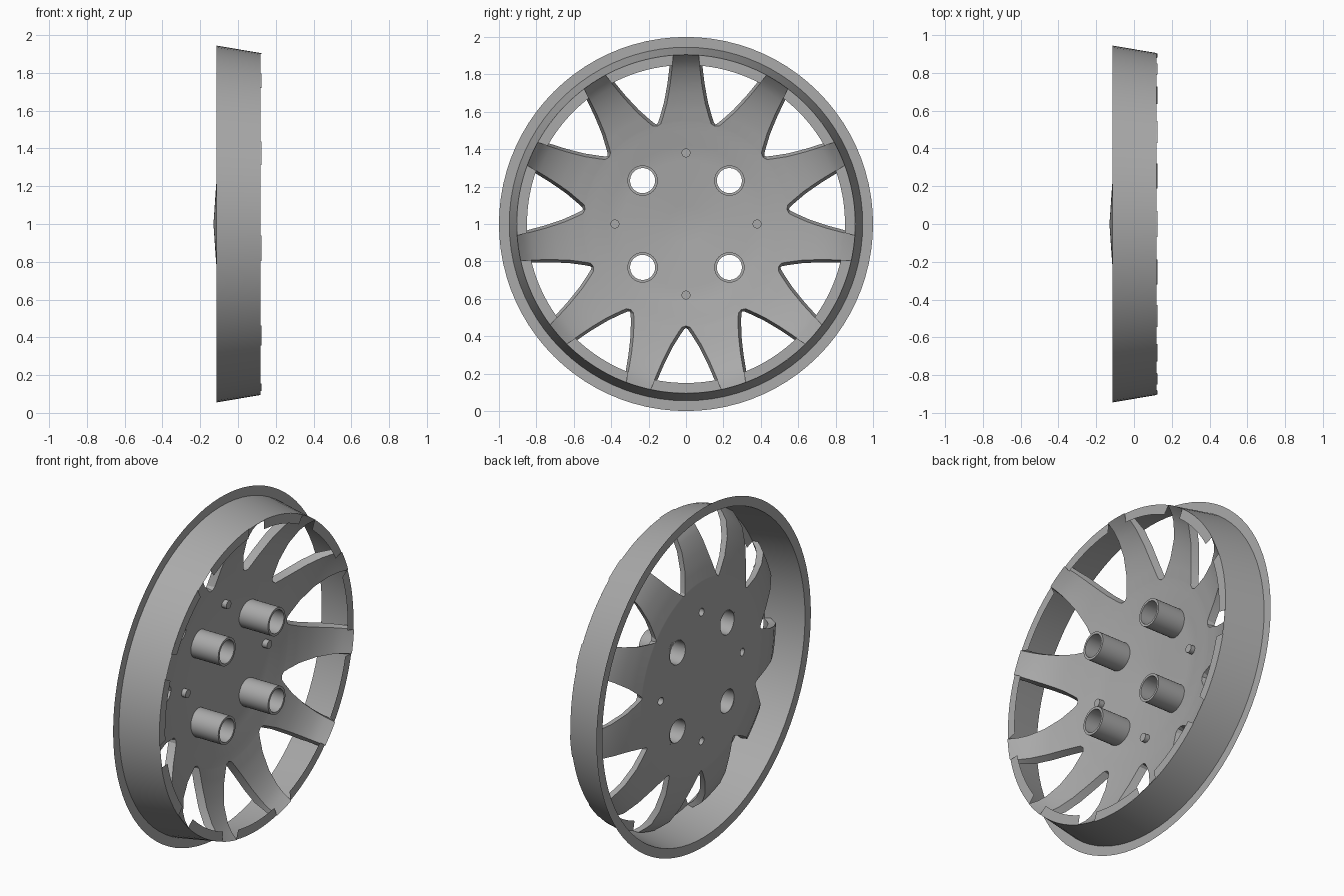
import bpy, bmesh, math
from mathutils import Vector

cube = bpy.data.objects.get("Cube")
if cube:
    bpy.data.objects.remove(cube, do_unlink=True)

SPOKES = 11
SECTOR = math.pi / SPOKES          # half of one spoke sector

grey = bpy.data.materials.new("silver_grey")
grey.use_nodes = True
grey.diffuse_color = (0.4, 0.4, 0.4, 1)
grey.node_tree.nodes["Principled BSDF"].inputs["Base Color"].default_value = (0.4, 0.4, 0.4, 1)


def polar(r, a, x):
    """Point at radius r and angle a from the top, around the wheel axis."""
    return Vector((x, r * math.sin(a), 1 + r * math.cos(a)))


def lerp(table, r):
    for (r0, v0), (r1, v1) in zip(table, table[1:]):
        if r <= r1:
            return v0 + (v1 - v0) * (r - r0) / (r1 - r0)
    return table[-1][1]


def finish(name, bm, smooth=30):
    bmesh.ops.remove_doubles(bm, verts=bm.verts, dist=1e-5)
    bmesh.ops.recalc_face_normals(bm, faces=bm.faces)
    me = bpy.data.meshes.new(name)
    bm.to_mesh(me)
    bm.free()
    me.materials.append(grey)
    ob = bpy.data.objects.new(name, me)
    bpy.context.collection.objects.link(ob)
    shade(ob, smooth)
    return ob


def shade(ob, angle):
    bpy.ops.object.select_all(action='DESELECT')
    bpy.context.view_layer.objects.active = ob
    ob.select_set(True)
    bpy.ops.object.shade_smooth_by_angle(angle=math.radians(angle))


def lathe(bm, profile, cy=0, cz=0, n=32):
    """Spin (radius, x) points about a line parallel to x."""
    shift = Vector((0, cy, cz))
    rings = []
    for r, x in profile:
        if r == 0:
            rings.append([bm.verts.new(polar(0, 0, x) + shift)] * n)
        else:
            rings.append([bm.verts.new(polar(r, math.tau * i / n, x) + shift) for i in range(n)])
    for a, b in zip(rings, rings[1:]):
        for i in range(n):
            k = (i + 1) % n
            face = list(dict.fromkeys((a[i], a[k], b[k], b[i])))
            bm.faces.new(face)


# Outer rim: flat flange and tapered wall
bm = bmesh.new()
lathe(bm, [(1.0, -0.115), (0.945, -0.115), (0.905, 0.12)], n=88)
finish("rim", bm)

# Dished plate with spokes: depth, half angle and thickness by radius
depth = [(0, -0.12), (0.19, -0.106), (0.38, -0.09), (0.46, -0.075), (0.545, -0.06),
         (0.65, -0.035), (0.75, 0.0), (0.83, 0.045), (0.87, 0.08), (0.905, 0.125)]
width = [(0.545, 0.1535), (0.553, 0.134), (0.58, 0.124), (0.65, 0.103),
         (0.74, 0.086), (0.82, 0.076), (0.905, 0.068)]
thick = [(0, 0.01), (0.4, 0.012), (0.545, 0.04), (0.905, 0.045)]
radii = [0, 0.1, 0.19, 0.28, 0.34, 0.38, 0.42, 0.46, 0.5, 0.545, 0.553, 0.565, 0.58,
         0.61, 0.65, 0.7, 0.75, 0.79, 0.83, 0.87, 0.905]
FORK = radii.index(0.545)
COLS = 4


def half_angle(r):
    return SECTOR if r <= 0.545 else math.asin(lerp(width, r) / r)


def plate_point(i, j, centre, back):
    r = radii[i]
    a, x, rr = half_angle(r), lerp(depth, r), r
    if back:
        x -= lerp(thick, r)
        if i > FORK:
            a = min(a + 0.013 / r, SECTOR * 0.985)
        if 0.5 < r < 0.85:
            rr = r + 0.01
    return polar(rr, centre + a * j / COLS, x)


bm = bmesh.new()
last = len(radii) - 1
for s in range(SPOKES):
    grids = []
    for back in (False, True):
        grid = [[bm.verts.new(plate_point(i, j, 2 * SECTOR * s, back))
                 for j in range(-COLS, COLS + 1)] for i in range(last + 1)]
        grids.append(grid)
        for i in range(last):
            for j in range(2 * COLS):
                quad = (grid[i][j], grid[i][j + 1], grid[i + 1][j + 1], grid[i + 1][j])
                bm.faces.new(quad[1:] if i == 0 else quad)
    front, rear = grids
    for i in range(FORK, last):                       # spoke side walls
        for j in (0, 2 * COLS):
            bm.faces.new((front[i][j], front[i + 1][j], rear[i + 1][j], rear[i][j]))
    for j in range(2 * COLS):                         # spoke ends
        bm.faces.new((front[last][j], front[last][j + 1], rear[last][j + 1], rear[last][j]))
plate = finish("spoke_plate", bm)

# Bolt tube and pin positions
bolts = [(y, z) for y in (-0.232, 0.232) for z in (-0.232, 0.232)]
pins = [(0.38, 0), (-0.38, 0), (0, 0.38), (0, -0.38)]

# Cut the bolt and pin holes through the plate
bm = bmesh.new()
for places, radius in ((bolts, 0.069), (pins, 0.022)):
    for y, z in places:
        lathe(bm, [(0, -0.2), (radius, -0.2), (radius, 0.0), (0, 0.0)], y, z)
cutter = finish("hole_cutter", bm)
cutter.hide_render = True
mod = plate.modifiers.new("holes", 'BOOLEAN')
mod.operation = 'DIFFERENCE'
mod.solver = 'EXACT'
mod.object = cutter
bpy.ops.object.select_all(action='DESELECT')
bpy.context.view_layer.objects.active = plate
plate.select_set(True)
bpy.ops.object.modifier_apply(modifier=mod.name)
bpy.data.objects.remove(cutter, do_unlink=True)
shade(plate, 30)

# Hollow bolt tubes
for k, (y, z) in enumerate(bolts):
    bm = bmesh.new()
    lathe(bm, [(0.081, -0.1), (0.081, 0.09), (0.067, 0.09), (0.067, -0.105)], y, z)
    finish(f"bolt_tube_{k + 1}", bm)

# Small capped pins
for k, (y, z) in enumerate(pins):
    bm = bmesh.new()
    lathe(bm, [(0.024, -0.098), (0.024, -0.06), (0, -0.06)], y, z, 16)
    finish(f"pin_{k + 1}", bm)

# Rim lip between the spoke ends
bm = bmesh.new()
STEPS = 10
for s in range(SPOKES):
    rows = []
    for r in (0.85, 0.905):
        gap = SECTOR - half_angle(r)
        centre = 2 * SECTOR * s + SECTOR
        rows.append([bm.verts.new(polar(r, centre + gap * (2 * i / STEPS - 1), 0.12))
                     for i in range(STEPS + 1)])
    for i in range(STEPS):
        bm.faces.new((rows[0][i], rows[0][i + 1], rows[1][i + 1], rows[1][i]))
finish("rim_lip", bm)
